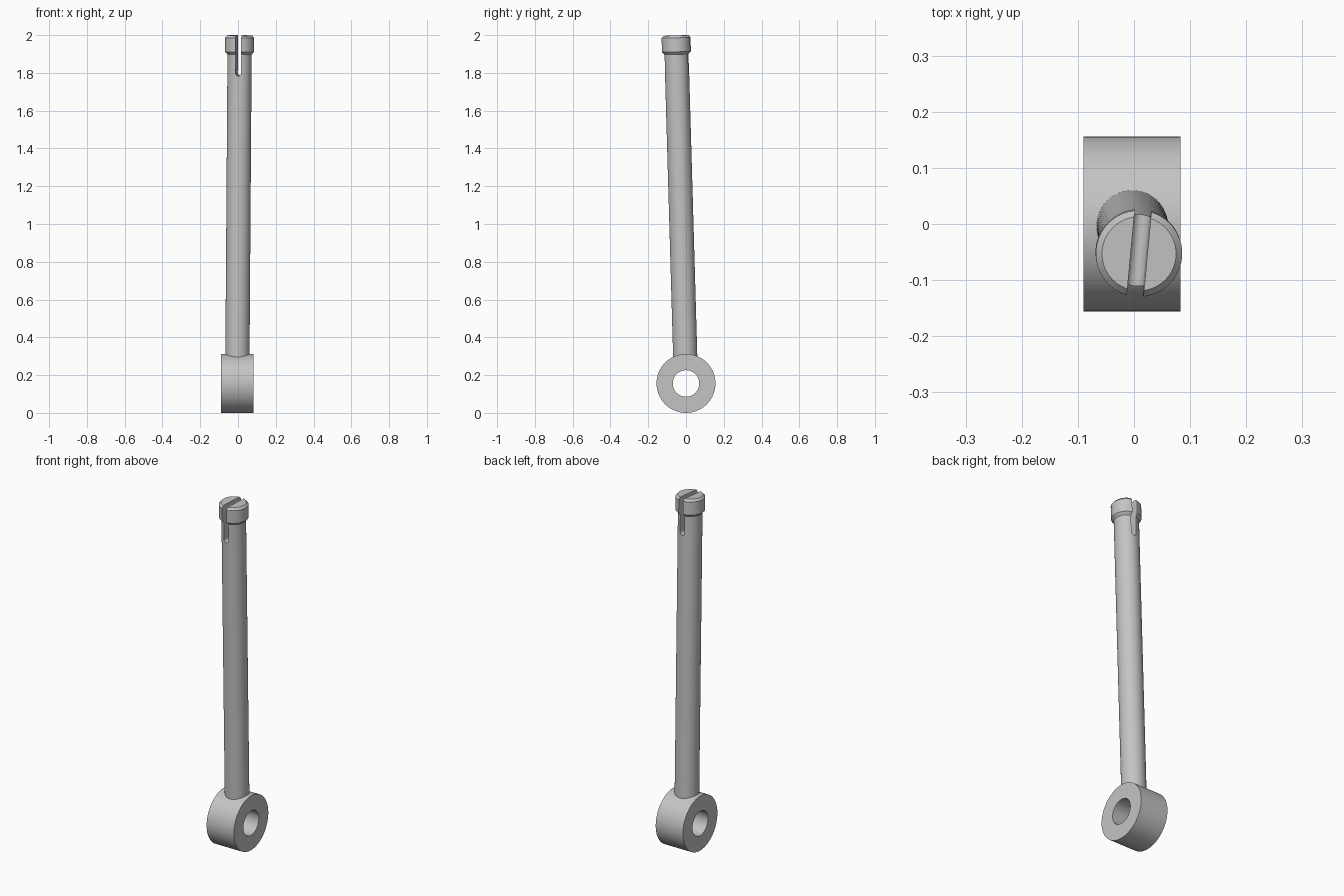
import bpy, bmesh, math
from mathutils import Vector, Matrix

cube = bpy.data.objects.get("Cube")
if cube:
    bpy.data.objects.remove(cube, do_unlink=True)

steel = bpy.data.materials.new("plain grey")
steel.use_nodes = True
GREY = (0.55, 0.55, 0.55, 1)
steel.diffuse_color = GREY
steel.node_tree.nodes["Principled BSDF"].inputs["Base Color"].default_value = GREY


def lathe(name, profile, matrix, closed=False, steps=96):
    """Spin a (radius, height) profile about its local z axis."""
    bm = bmesh.new()
    verts = [bm.verts.new((r, 0, h)) for r, h in profile]
    edges = [bm.edges.new(pair) for pair in zip(verts, verts[1:])]
    if closed:
        edges.append(bm.edges.new((verts[-1], verts[0])))
    bmesh.ops.spin(bm, geom=verts + edges, cent=(0, 0, 0), axis=(0, 0, 1),
                   angle=math.tau, steps=steps)
    bmesh.ops.remove_doubles(bm, verts=bm.verts, dist=1e-5)
    bmesh.ops.recalc_face_normals(bm, faces=bm.faces)
    return finish(name, bm, matrix)


def finish(name, bm, matrix):
    bm.transform(matrix)
    mesh = bpy.data.meshes.new(name)
    bm.to_mesh(mesh)
    bm.free()
    mesh.materials.append(steel)
    obj = bpy.data.objects.new(name, mesh)
    bpy.context.collection.objects.link(obj)
    return obj


def boolean(target, other, operation):
    mod = target.modifiers.new(operation.title(), "BOOLEAN")
    mod.operation = operation
    mod.solver = "EXACT"
    mod.object = other
    bpy.ops.object.select_all(action="DESELECT")
    bpy.context.view_layer.objects.active = target
    target.select_set(True)
    bpy.ops.object.modifier_apply(modifier=mod.name)
    bpy.data.objects.remove(other, do_unlink=True)


# Leaning axis of the rod, from the eye centre to the head's top
base = Vector((-0.004, 0, 0.156))
tip = Vector((0.009, -0.053, 1.998))
axis = tip - base
L = axis.length
lean = Matrix.Translation(base) @ Vector((0, 0, 1)).rotation_difference(axis).to_matrix().to_4x4()

# Rod with a chamfered head
rod = lathe("slotted_rod", [(0, 0.11), (0.064, 0.11), (0.064, L - 0.1),
                            (0.077, L - 0.086), (0.077, L - 0.012),
                            (0.066, L), (0, L)], lean)

# Slot through the head, with a rounded floor
half = 0.0148
floor = L - 0.213 + half
bm = bmesh.new()
outline = [(half, L + 0.1), (-half, L + 0.1)]
outline += [(half * math.cos(a), floor + half * math.sin(a))
            for a in (math.pi * (1 + i / 16) for i in range(17))]
face = bm.faces.new([bm.verts.new((x, -0.15, z)) for x, z in outline])
new = bmesh.ops.extrude_face_region(bm, geom=[face])["geom"]
bmesh.ops.translate(bm, vec=(0, 0.3, 0),
                    verts=[v for v in new if isinstance(v, bmesh.types.BMVert)])
bmesh.ops.recalc_face_normals(bm, faces=bm.faces)
slot = finish("slot_cutter", bm, lean @ Matrix.Rotation(math.radians(-5.3), 4, "Z"))
slot.hide_render = True
boolean(rod, slot, "DIFFERENCE")

# Eye ring lying across the rod's foot
eye_matrix = Matrix.Translation((-0.0035, 0, 0.156)) @ Matrix.Rotation(math.pi / 2, 4, "Y")
w = 0.0865
eye = lathe("eye_ring", [(0.07, -w), (0.156, -w), (0.156, w), (0.07, w)],
            eye_matrix, closed=True)
boolean(eye, rod, "UNION")
eye.name = "eye_bolt"

bpy.ops.object.select_all(action="DESELECT")
eye.select_set(True)
bpy.context.view_layer.objects.active = eye
bpy.ops.object.shade_smooth_by_angle(angle=math.radians(25))
